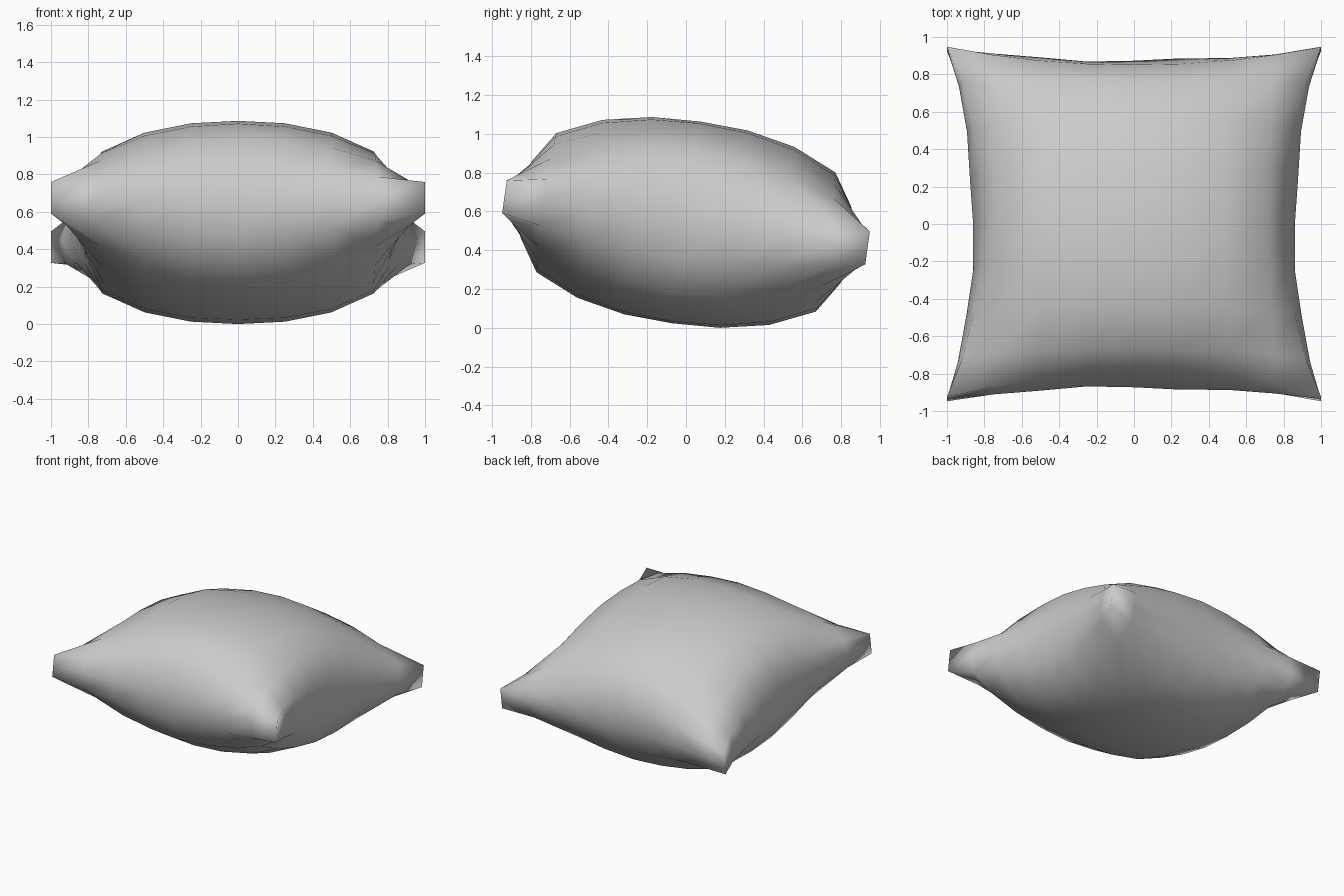
import bpy, bmesh, math
from mathutils import Matrix, Vector

if "Cube" in bpy.data.objects:
    bpy.data.objects.remove(bpy.data.objects["Cube"])

N = 8          # divisions along each side of the cushion
TILT = -0.14   # lean towards the back


def puff(u, v, w):
    """Map a flat square slab (u, v, w in -1..1) onto the inflated cushion."""
    au, av = abs(u), abs(v)
    # sides drawn inwards between the pointed corners
    x = u * (1 - 0.19 * (1 - av ** 2) * au ** 6)
    y = v * (1 - 0.055 * av ** 6) * (1 - 0.12 * (1 - au ** 2) * av ** 6)
    # seam band bulges out and ripples slightly
    if w == 0:
        if au == 1:
            x += u * (0.05 * (1 - av ** 2) + 0.012 * math.sin(7 * v) * (1 - av))
        if av == 1:
            y += v * (0.05 * (1 - au ** 2) + 0.012 * math.sin(7 * u) * (1 - au))
    # thin corners, fat middle
    edge = 0.085 + 0.115 * (1 - (au * av) ** 1.3)
    z = w * (edge + 0.325 * (1 - au ** 2.5) * (1 - av ** 2.4))
    return Vector((x, y, z))


bm = bmesh.new()
verts = {}


def vert(i, j, k):
    if (i, j, k) not in verts:
        verts[i, j, k] = bm.verts.new(puff(2 * i / N - 1, 2 * j / N - 1, k - 1))
    return verts[i, j, k]


def quad(*keys):
    bm.faces.new([vert(*key) for key in keys])


# top and bottom panels
for i in range(N):
    for j in range(N):
        for k in (0, 2):
            quad((i, j, k), (i + 1, j, k), (i + 1, j + 1, k), (i, j + 1, k))

# side band
for i in range(N):
    for k in range(2):
        for e in (0, N):
            quad((i, e, k), (i + 1, e, k), (i + 1, e, k + 1), (i, e, k + 1))
            quad((e, i, k), (e, i + 1, k), (e, i + 1, k + 1), (e, i, k + 1))

bmesh.ops.recalc_face_normals(bm, faces=bm.faces)

# tilt and rest on the ground
bm.transform(Matrix.Rotation(TILT, 4, 'X'))
low = min(v.co.z for v in bm.verts)
bm.transform(Matrix.Translation((0, 0, -low)))

mesh = bpy.data.meshes.new("cushion")
bm.to_mesh(mesh)
bm.free()
cushion = bpy.data.objects.new("cushion", mesh)
bpy.context.collection.objects.link(cushion)
for p in mesh.polygons:
    p.use_smooth = True
